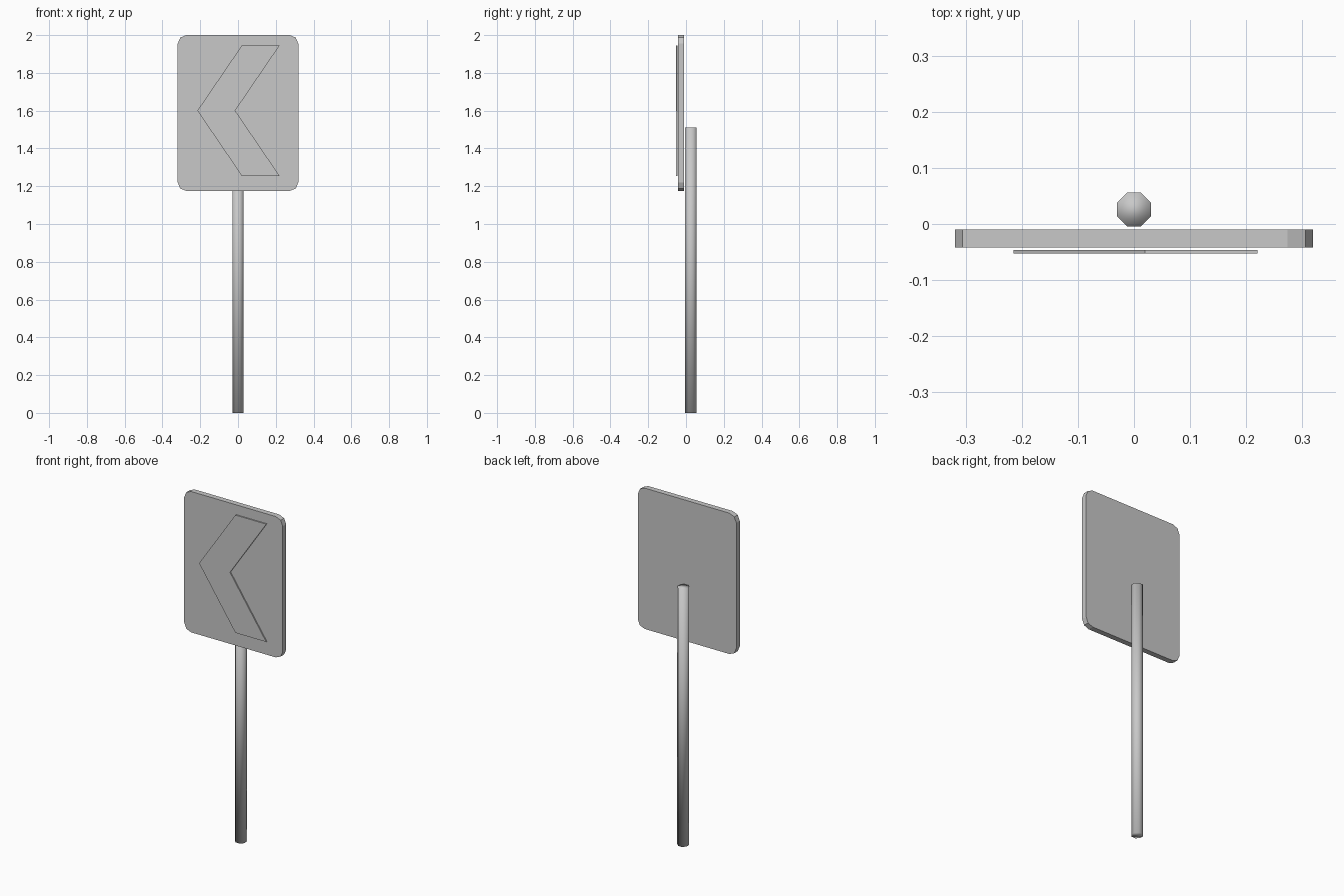
import bpy, bmesh
from math import pi
from mathutils import Matrix

cube = bpy.data.objects.get("Cube")
if cube:
    bpy.data.objects.remove(cube, do_unlink=True)

# One plain grey for every part
grey = bpy.data.materials.new("plain grey")
grey.use_nodes = True
colour = (0.58, 0.58, 0.58, 1)
grey.diffuse_color = colour
grey.node_tree.nodes["Principled BSDF"].inputs["Base Color"].default_value = colour


def add_part(name, bm, smooth=False):
    bmesh.ops.recalc_face_normals(bm, faces=bm.faces)
    for face in bm.faces:
        face.smooth = smooth
    mesh = bpy.data.meshes.new(name)
    bm.to_mesh(mesh)
    bm.free()
    mesh.materials.append(grey)
    part = bpy.data.objects.new(name, mesh)
    bpy.context.collection.objects.link(part)
    return part


def slab(name, outline, front, back, corner=0):
    """Extrude an (x, z) outline from front to back, optionally rounding its corners."""
    bm = bmesh.new()
    face = bm.faces.new([bm.verts.new((x, front, z)) for x, z in outline])
    extruded = bmesh.ops.extrude_face_region(bm, geom=[face], use_keep_orig=True)["geom"]
    moved = [v for v in extruded if isinstance(v, bmesh.types.BMVert)]
    bmesh.ops.translate(bm, verts=moved, vec=(0, back - front, 0))
    if corner:
        edges = [e for e in bm.edges if abs(e.verts[0].co.y - e.verts[1].co.y) > 0.001]
        bmesh.ops.bevel(bm, geom=edges, offset=corner, segments=2,
                        profile=0.5, affect='EDGES')
    return add_part(name, bm)


# Sign board with rounded corners
slab("sign_board", [(-0.319, 1.175), (0.319, 1.175), (0.319, 2), (-0.319, 2)],
     -0.042, -0.01, corner=0.045)

# Chevron plate standing just off the front of the board
upper = [(-0.015, 1.6), (0.22, 1.945), (0.02, 1.945), (-0.215, 1.6)]
lower = [(x, 3.2 - z) for x, z in reversed(upper[1:3])]
slab("chevron_plate", upper + lower, -0.053, -0.046)

# Eight-sided post behind the board, smooth shaded over its caps
height = 1.51
bm = bmesh.new()
bmesh.ops.create_cone(bm, cap_ends=True, segments=8, radius1=0.0325, radius2=0.0325,
                      depth=height, matrix=Matrix.Rotation(pi / 8, 4, 'Z'))
# Turn so that flat sides face front, back, left and right
if max(v.co.x for v in bm.verts) > 0.032:
    bmesh.ops.rotate(bm, verts=bm.verts, matrix=Matrix.Rotation(pi / 8, 3, 'Z'))
post = add_part("post", bm, smooth=True)
post.location = (0, 0.026, height / 2)
